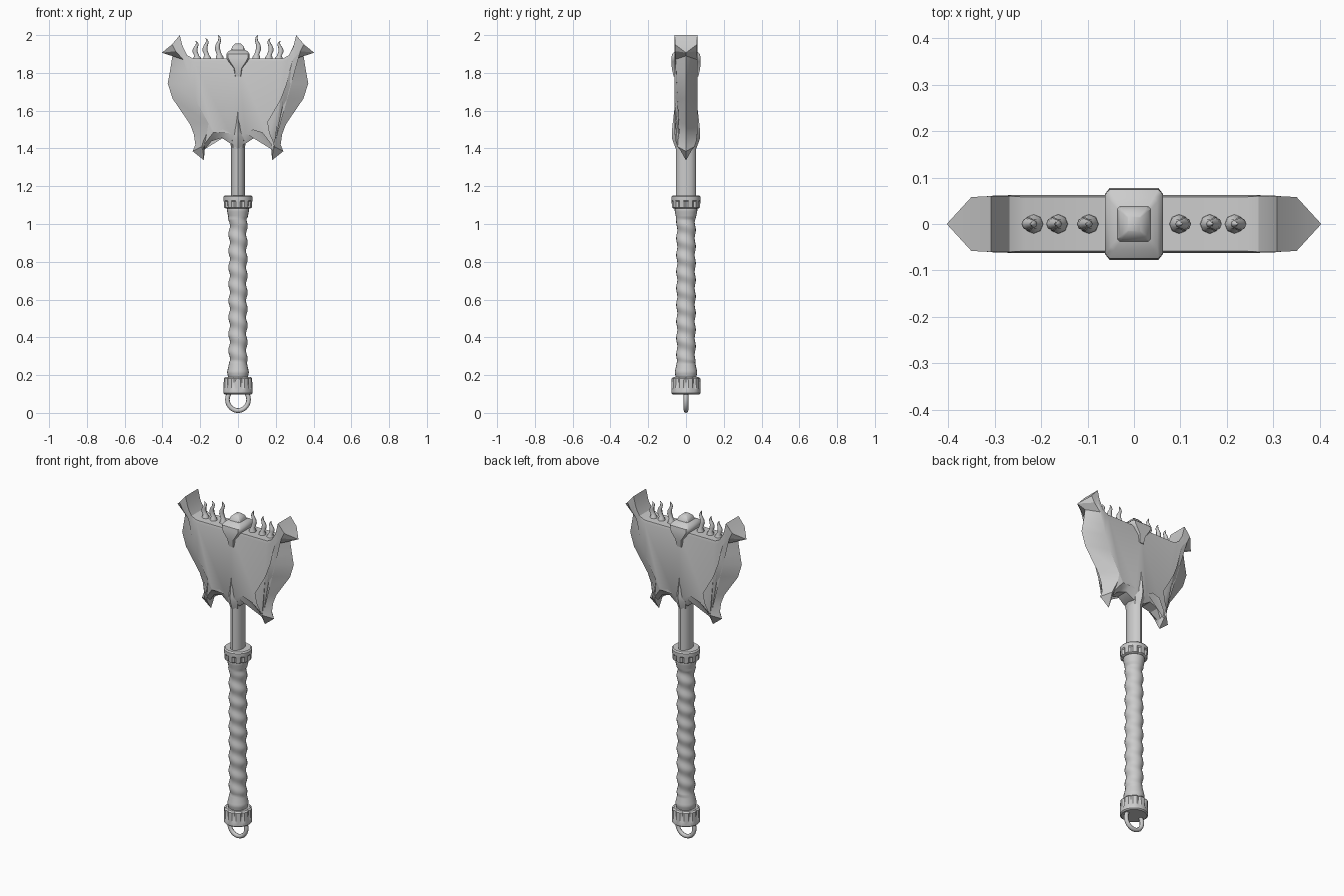
import bpy, bmesh
from math import sin, cos, pi, tau

if "Cube" in bpy.data.objects:
    bpy.data.objects.remove(bpy.data.objects["Cube"])


def finish(name, bm, angle=35):
    bmesh.ops.remove_doubles(bm, verts=bm.verts[:], dist=1e-5)
    bmesh.ops.recalc_face_normals(bm, faces=bm.faces[:])
    me = bpy.data.meshes.new(name)
    bm.to_mesh(me)
    bm.free()
    ob = bpy.data.objects.new(name, me)
    bpy.context.collection.objects.link(ob)
    bpy.ops.object.select_all(action='DESELECT')
    ob.select_set(True)
    bpy.context.view_layer.objects.active = ob
    bpy.ops.object.shade_smooth_by_angle(angle=angle * pi / 180)
    return ob


def loft(name, rings, angle=35):
    """Skin a stack of equal-length closed rings and cap both ends."""
    bm = bmesh.new()
    vs = [[bm.verts.new(p) for p in r] for r in rings]
    n = len(vs[0])
    for a, b in zip(vs, vs[1:]):
        for i in range(n):
            bm.faces.new((a[i], a[(i + 1) % n], b[(i + 1) % n], b[i]))
    bm.faces.new(vs[0])
    bm.faces.new(vs[-1])
    return finish(name, bm, angle)


def ellipse(rx, ry, z, n=12, cx=0, mod=None):
    out = []
    for i in range(n):
        t = tau * i / n
        m = mod(i, t) if mod else 1
        out.append((cx + rx * m * cos(t), ry * m * sin(t), z))
    return out


def chamfered(hx, hy, z, c=0.15):
    a, b = hx * (1 - c), hy * (1 - c)
    return [(hx, -b, z), (hx, b, z), (a, hy, z), (-a, hy, z),
            (-hx, b, z), (-hx, -b, z), (-a, -hy, z), (a, -hy, z)]


# Blade head: rim (x, z, half thickness) paired with face border (x, z, half thickness)
rim = [
    (0, 1.875, .058, 0, 1.862, .062), (.235, 1.875, .058, .232, 1.86, .062),
    (.268, 1.892, .06, .26, 1.868, .062), (.292, 1.935, .06, .302, 1.915, .061),
    (.308, 2.0, .06, .312, 1.985, .06), (.35, 1.95, .058, .345, 1.945, .058),
    (.403, 1.907, 0, .33, 1.915, .058), (.347, 1.89, 0, .29, 1.87, .06),
    (.36, 1.81, 0, .27, 1.80, .062), (.372, 1.745, 0, .255, 1.74, .062),
    (.347, 1.665, 0, .225, 1.66, .062), (.255, 1.53, 0, .155, 1.54, .062),
    (.234, 1.477, 0, .165, 1.48, .06), (.226, 1.42, 0, .183, 1.44, .055),
    (.24, 1.385, 0, .192, 1.41, .045), (.18, 1.337, 0, .186, 1.39, .03),
    (.177, 1.393, .012, .176, 1.425, .045), (.14, 1.438, .03, .13, 1.485, .062),
    (.085, 1.456, .035, .08, 1.5, .062), (.04, 1.425, .04, .04, 1.48, .062),
    (0, 1.42, .04, 0, 1.47, .062)]
bm = bmesh.new()
for s in (1, -1):
    sides = []
    for d in (-1, 1):
        outer = [bm.verts.new((s * p[0], d * p[2], p[1])) for p in rim]
        inner = [bm.verts.new((s * p[3], d * p[5], p[4])) for p in rim]
        for i in range(len(rim) - 1):
            bm.faces.new((outer[i], outer[i + 1], inner[i + 1], inner[i]))
        face = bm.faces.new(inner)
        bmesh.ops.triangulate(bm, faces=[face])
        sides.append(outer)
    for i in range(len(rim) - 1):
        if rim[i][2] or rim[i + 1][2]:
            bm.faces.new((sides[0][i], sides[0][i + 1], sides[1][i + 1], sides[1][i]))
bmesh.ops.remove_doubles(bm, verts=bm.verts[:], dist=1e-5)
bmesh.ops.dissolve_degenerate(bm, edges=bm.edges[:], dist=1e-5)
finish("blade_head", bm, 30)

# Crown block with pronged foot and small dome
loft("crown_block", [chamfered(*r) for r in (
    (.016, .066, 1.78), (.022, .075, 1.825), (.05, .078, 1.86), (.062, .077, 1.88),
    (.062, .074, 1.90), (.05, .056, 1.915), (.036, .038, 1.922),
    (.03, .032, 1.94), (.014, .016, 1.955))], 40)

# Socket flare where the shaft enters the head
loft("socket_flare", [ellipse(*r, n=8) for r in (
    (.036, .055, 1.40), (.044, .073, 1.45), (.042, .075, 1.48),
    (.032, .072, 1.52), (.004, .06, 1.62))])

# Shaft
loft("shaft", [ellipse(.036, .054, z) for z in (1.1, 1.46)])

# Wavy spikes along the top edge
for s, side in ((-1, "left"), (1, "right")):
    for k, (x, top) in enumerate(((.097, 2.0), (.163, 1.985), (.216, 1.97))):
        h = top - 1.865
        rings = []
        for t, dx, r in ((0, 0, .022), (.14, 0, .020), (.24, .002, .013), (.45, .012, .014),
                         (.62, .01, .012), (.8, .0, .008), (.92, .002, .005), (1, .008, .001)):
            rings.append(ellipse(r, r, 1.865 + h * t, 8, s * (x + dx)))
        loft(f"spike_{side}_{k + 1}", rings, 50)


# Notched collar and pommel
def notch(i, t):
    return .9 if i % 4 == 0 else 1


def band(name, levels):
    loft(name, [ellipse(r, r, z, 40, mod=notch if cut else None)
                for r, z, cut in levels])


band("collar", [(.066, 1.082, True), (.074, 1.087, True), (.076, 1.118, True),
                (.077, 1.124, False), (.077, 1.145, False), (.07, 1.152, False)])
band("pommel", [(.07, .098, False), (.077, .104, False), (.077, .125, False),
                (.077, .132, True), (.076, .182, True), (.068, .19, True)])

# Grip with spiral wrapping and flared ends
rings = []
N = 110
for j in range(N + 1):
    z = .185 + (1.085 - .185) * j / N
    flare = .011 * max(0, 1 - abs(z - .215) / .05) + .012 * max(0, 1 - abs(z - 1.075) / .06)
    amp = .0045 if .27 < z < 1.03 else 0
    rings.append([((.047 + flare + amp * sin(tau * z / .088 + t)) * cos(t),
                   (.049 + flare + .7 * amp * sin(tau * z / .088 + t)) * sin(t), z)
                  for t in (tau * i / 20 for i in range(20))])
loft("grip", rings, 50)

# Hanging ring
bpy.ops.mesh.primitive_torus_add(major_radius=.056, minor_radius=.012, major_segments=28,
                                 minor_segments=8, location=(0, 0, .071), rotation=(pi / 2, 0, 0))
ring = bpy.context.object
ring.name = "hanging_ring"
ring.scale = (1, 1.05, 1)
bpy.ops.object.shade_smooth_by_angle(angle=pi / 3)
